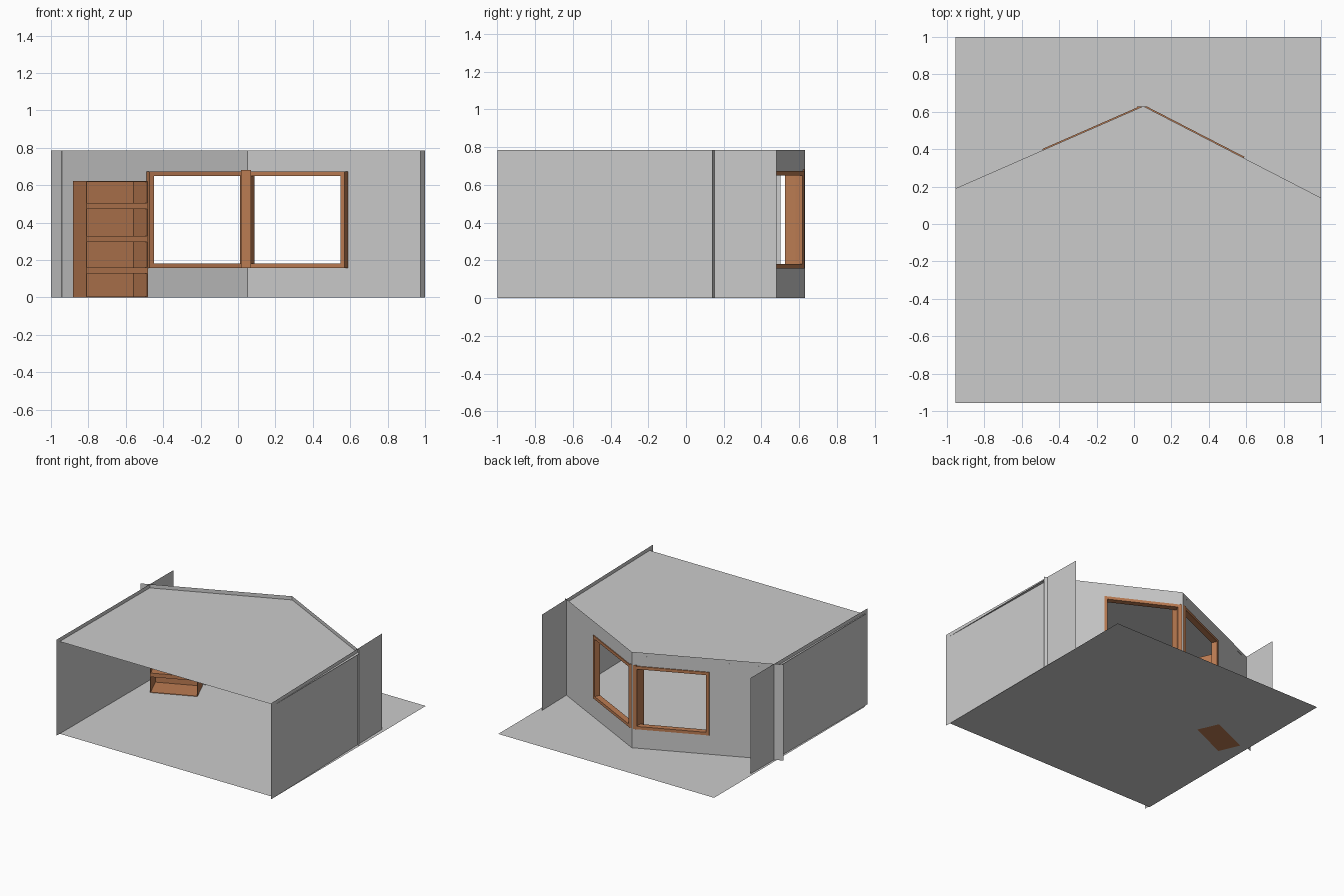
import bpy, bmesh
from mathutils import Vector, Matrix

if "Cube" in bpy.data.objects:
    bpy.data.objects.remove(bpy.data.objects["Cube"])

brown = bpy.data.materials.new("brown_wood")
brown.diffuse_color = (0.5, 0.2, 0.085, 1)
brown.use_nodes = True
brown.node_tree.nodes["Principled BSDF"].inputs["Base Color"].default_value = brown.diffuse_color


def finish(name, bm, mat=None):
    me = bpy.data.meshes.new(name)
    bm.to_mesh(me)
    bm.free()
    ob = bpy.data.objects.new(name, me)
    bpy.context.collection.objects.link(ob)
    if mat:
        me.materials.append(mat)
    return ob


def sheet(name, outline, z):
    """Flat horizontal polygon."""
    bm = bmesh.new()
    bm.faces.new([bm.verts.new((x, y, z)) for x, y in outline])
    return finish(name, bm)


def frame_matrix(a, b):
    """Local axes: x along the wall, y outward (to the left of a->b), z up."""
    u = (Vector(b) - Vector(a)).normalized()
    m = Matrix(((u.x, -u.y, 0, a[0]), (u.y, u.x, 0, a[1]), (0, 0, 1, 0), (0, 0, 0, 1)))
    return m, (Vector(b) - Vector(a)).length


def wall(name, a, b, height, hole=None):
    """Thin upright wall from a to b, with an optional (u0, u1, z0, z1) opening."""
    m, length = frame_matrix(a, b)
    rect = lambda u0, u1, z0, z1: [(u0, 0, z0), (u1, 0, z0), (u1, 0, z1), (u0, 0, z1)]
    bm = bmesh.new()
    outer = [bm.verts.new(m @ Vector(p)) for p in rect(0, length, 0, height)]
    if hole:
        inner = [bm.verts.new(m @ Vector(p)) for p in rect(*hole)]
        for i in range(4):
            j = (i + 1) % 4
            bm.faces.new((outer[i], outer[j], inner[j], inner[i]))
    else:
        bm.faces.new(outer)
    return finish(name, bm)


def boxes(name, m, parts):
    """Several boxes (x0, x1, y0, y1, z0, z1) in one object, placed by m."""
    bm = bmesh.new()
    for x0, x1, y0, y1, z0, z1 in parts:
        t = Matrix.Translation(((x0 + x1) / 2, (y0 + y1) / 2, (z0 + z1) / 2))
        s = Matrix.Diagonal((x1 - x0, y1 - y0, z1 - z0, 1))
        bmesh.ops.create_cube(bm, size=1, matrix=m @ t @ s)
    return finish(name, bm, brown)


H = 0.785
peak, left_end, right_end = (0.05, 0.63), (-1, 0.17), (1, 0.14)

# Floor and five-sided ceiling
sheet("floor", [(-0.955, -0.957), (1, -0.957), (1, 1), (-0.955, 1)], 0)
sheet("ceiling", [(-0.955, -0.957), (1, -0.957), right_end, peak, (-0.955, 0.19)], 0.755)

# Side walls, running past the angled back walls
wall("left_wall", (-0.945, -1), (-0.935, 0.5), H)
wall("right_wall", (1, -1), (0.97, 0.48), H)

# Angled back walls with windows: openings given by their x range
Z0, Z1 = 0.157, 0.673
for name, a, b, x0, x1 in (("left", left_end, peak, -0.488, 0.035),
                           ("right", peak, right_end, 0.065, 0.587)):
    m, length = frame_matrix(a, b)
    k = length / (b[0] - a[0])
    u0, u1 = (x0 - a[0]) * k, (x1 - a[0]) * k
    wall("back_wall_" + name, a, b, H, (u0 + .01, u1 - .01, Z0 + .012, Z1 - .012))
    t, d0, d1 = 0.024, -0.04, 0.007
    boxes("window_frame_" + name, m, [
        (u0, u0 + t, d0, d1, Z0, Z1), (u1 - t, u1, d0, d1, Z0, Z1),
        (u0 + t, u1 - t, d0, d1, Z0, Z0 + t), (u0 + t, u1 - t, d0, d1, Z1 - t, Z1)])

# Post where the two windows meet
boxes("corner_post", Matrix.Identity(4), [(0.015, 0.07, 0.525, 0.627, 0.157, 0.68)])

# Open shelf unit standing parallel to the left back wall
m, _ = frame_matrix((-0.81, 0.02), (-0.483, 0.163))
W, D, T, top = 0.358, 0.183, 0.004, 0.622
parts = [(0, T, 0, D, 0, top), (W - T, W, 0, D, 0, top),
         (0, W, D - T, D, 0, top), (0, W, 0, D, 0, T), (0, W, 0, D, top - T, top)]
parts += [(T, W - T, 0, D - T, z, z + 0.032) for z in (0.128, 0.296, 0.473)]
boxes("shelf_unit", m, parts)
